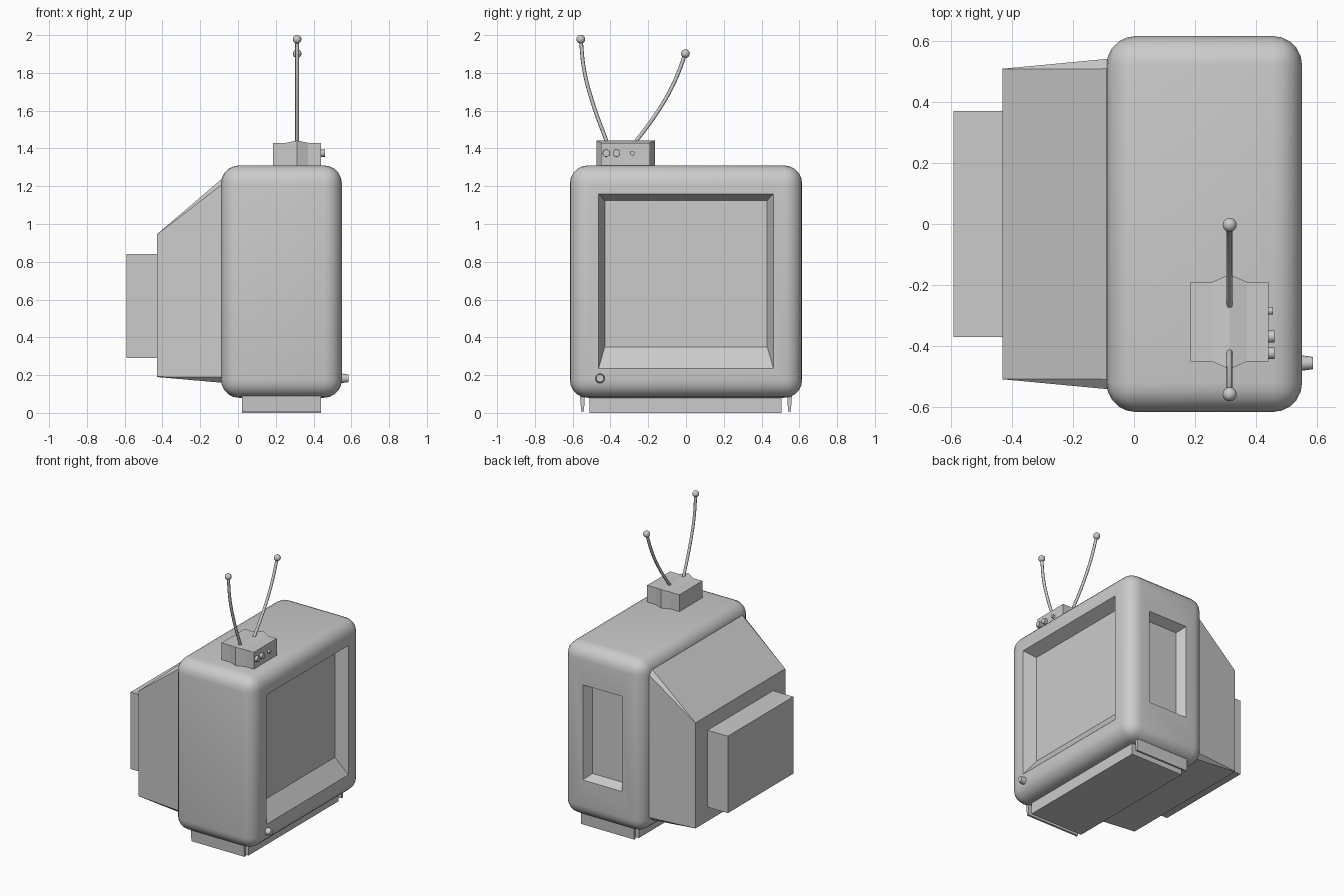
import bpy, bmesh, math
from mathutils import Vector

if "Cube" in bpy.data.objects:
    bpy.data.objects.remove(bpy.data.objects["Cube"])


def loft(name, rings):
    """Closed solid through a series of equal-length point rings."""
    bm = bmesh.new()
    loops = [[bm.verts.new(p) for p in ring] for ring in rings]
    n = len(loops[0])
    for a, b in zip(loops, loops[1:]):
        for i in range(n):
            j = (i + 1) % n
            bm.faces.new((a[i], a[j], b[j], b[i]))
    bm.faces.new(loops[0])
    bm.faces.new(loops[-1])
    bmesh.ops.recalc_face_normals(bm, faces=bm.faces)
    me = bpy.data.meshes.new(name)
    bm.to_mesh(me)
    bm.free()
    ob = bpy.data.objects.new(name, me)
    bpy.context.collection.objects.link(ob)
    return ob


def rect_x(x, y0, y1, z0, z1):
    return [(x, y0, z0), (x, y1, z0), (x, y1, z1), (x, y0, z1)]


def rect_y(y, x0, x1, z0, z1):
    return [(x0, y, z0), (x1, y, z0), (x1, y, z1), (x0, y, z1)]


def box(name, x0, x1, y0, y1, z0, z1):
    return loft(name, [rect_x(x0, y0, y1, z0, z1), rect_x(x1, y0, y1, z0, z1)])


def smooth(ob, angle=35):
    bpy.ops.object.select_all(action='DESELECT')
    ob.select_set(True)
    bpy.context.view_layer.objects.active = ob
    bpy.ops.object.shade_smooth_by_angle(angle=math.radians(angle))


def apply(ob, mod):
    bpy.context.view_layer.objects.active = ob
    bpy.ops.object.modifier_apply(modifier=mod.name)


def knob(name, x0, x1, y, z, r0, r1):
    bpy.ops.mesh.primitive_cone_add(vertices=16, radius1=r0, radius2=r1, depth=x1 - x0,
                                    location=((x0 + x1) / 2, y, z),
                                    rotation=(0, math.pi / 2, 0))
    ob = bpy.context.object
    ob.name = name
    smooth(ob)


# Rounded cabinet
cabinet = box("cabinet", -0.09, 0.55, -0.615, 0.615, 0.08, 1.31)
bev = cabinet.modifiers.new("round", 'BEVEL')
bev.width, bev.segments = 0.095, 5
apply(cabinet, bev)

# Screen recess with a sloped sill, and the side pocket
screen_cut = loft("screen_cutter", [
    rect_x(0.465, -0.43, 0.43, 0.35, 1.125),
    rect_x(0.55, -0.463, 0.463, 0.235, 1.16),
    rect_x(0.65, -0.463, 0.463, 0.235, 1.16)])
side_cut = loft("side_cutter", [
    rect_y(0.55, 0.105, 0.355, 0.39, 1.01),
    rect_y(0.615, 0.075, 0.385, 0.36, 1.04),
    rect_y(0.70, 0.075, 0.385, 0.36, 1.04)])
for cutter in (screen_cut, side_cut):
    cutter.hide_render = True
    cut = cabinet.modifiers.new("cut", 'BOOLEAN')
    cut.operation, cut.solver, cut.object = 'DIFFERENCE', 'EXACT', cutter
    apply(cabinet, cut)
    bpy.data.objects.remove(cutter)
smooth(cabinet, 25)

# Tapered rear housing: chamfered at the cabinet, square at the back
Y, C, ZB, ZT = 0.54, 0.508, 0.16, 1.235
front = [(-C, ZB), (C, ZB), (Y, 0.19), (Y, 1.205), (C, ZT), (-C, ZT), (-Y, 1.205), (-Y, 0.19)]
c = 0.0015
back = [(-C + c, 0.19), (C - c, 0.19), (C, 0.19 + c), (C, 0.945 - c),
        (C - c, 0.945), (-C + c, 0.945), (-C, 0.945 - c), (-C, 0.19 + c)]
loft("rear_housing", [[(-0.43, y, z) for y, z in back],
                      [(-0.09, y, z) for y, z in front],
                      [(-0.06, y, z) for y, z in front]])
box("rear_tube_cover", -0.59, -0.42, -0.37, 0.37, 0.29, 0.84)

# Base slab and side plates
box("base", 0.02, 0.44, -0.51, 0.505, 0.0, 0.1)
for side, s in (("left", -1), ("right", 1)):
    loft("base_plate_" + side, [
        [(0.02, s * 0.54, 0.008), (0.44, s * 0.54, 0.008), (0.44, s * 0.555, 0.008), (0.02, s * 0.555, 0.008)],
        [(0.02, s * 0.535, 0.12), (0.44, s * 0.535, 0.12), (0.44, s * 0.563, 0.12), (0.02, s * 0.563, 0.12)]])

# Antenna box, swollen along its middle
loft("antenna_box", [rect_x(x, -0.32 - w, -0.32 + w, 1.30, top) for x, w, top in (
    (0.185, 0.13, 1.43), (0.255, 0.13, 1.43), (0.313, 0.155, 1.442),
    (0.37, 0.13, 1.43), (0.44, 0.13, 1.43))])

# Knobs
knob("power_knob", 0.53, 0.585, -0.455, 0.183, 0.028, 0.02)
knob("antenna_knob_1", 0.43, 0.46, -0.422, 1.375, 0.02, 0.019)
knob("antenna_knob_2", 0.43, 0.46, -0.368, 1.375, 0.02, 0.019)
knob("antenna_knob_3", 0.43, 0.455, -0.284, 1.375, 0.013, 0.012)

# Curved antenna rods with ball tips
rods = {"left": [(-0.41, 1.41), (-0.5, 1.66), (-0.54, 1.82), (-0.557, 1.978)],
        "right": [(-0.285, 1.41), (-0.14, 1.61), (-0.06, 1.755), (-0.003, 1.902)]}
for side, pts in rods.items():
    cu = bpy.data.curves.new("antenna_" + side, 'CURVE')
    cu.dimensions = '3D'
    cu.bevel_depth, cu.bevel_resolution, cu.resolution_u = 0.01, 2, 6
    cu.use_fill_caps = True
    sp = cu.splines.new('BEZIER')
    sp.bezier_points.add(len(pts) - 1)
    for bp, (y, z) in zip(sp.bezier_points, pts):
        bp.co = Vector((0.313, y, z))
        bp.handle_left_type = bp.handle_right_type = 'AUTO'
    bpy.context.collection.objects.link(bpy.data.objects.new("antenna_" + side, cu))
    bpy.ops.mesh.primitive_uv_sphere_add(segments=16, ring_count=10, radius=0.023,
                                         location=(0.313, *pts[-1]))
    bpy.context.object.name = "antenna_tip_" + side
    bpy.ops.object.shade_smooth()
